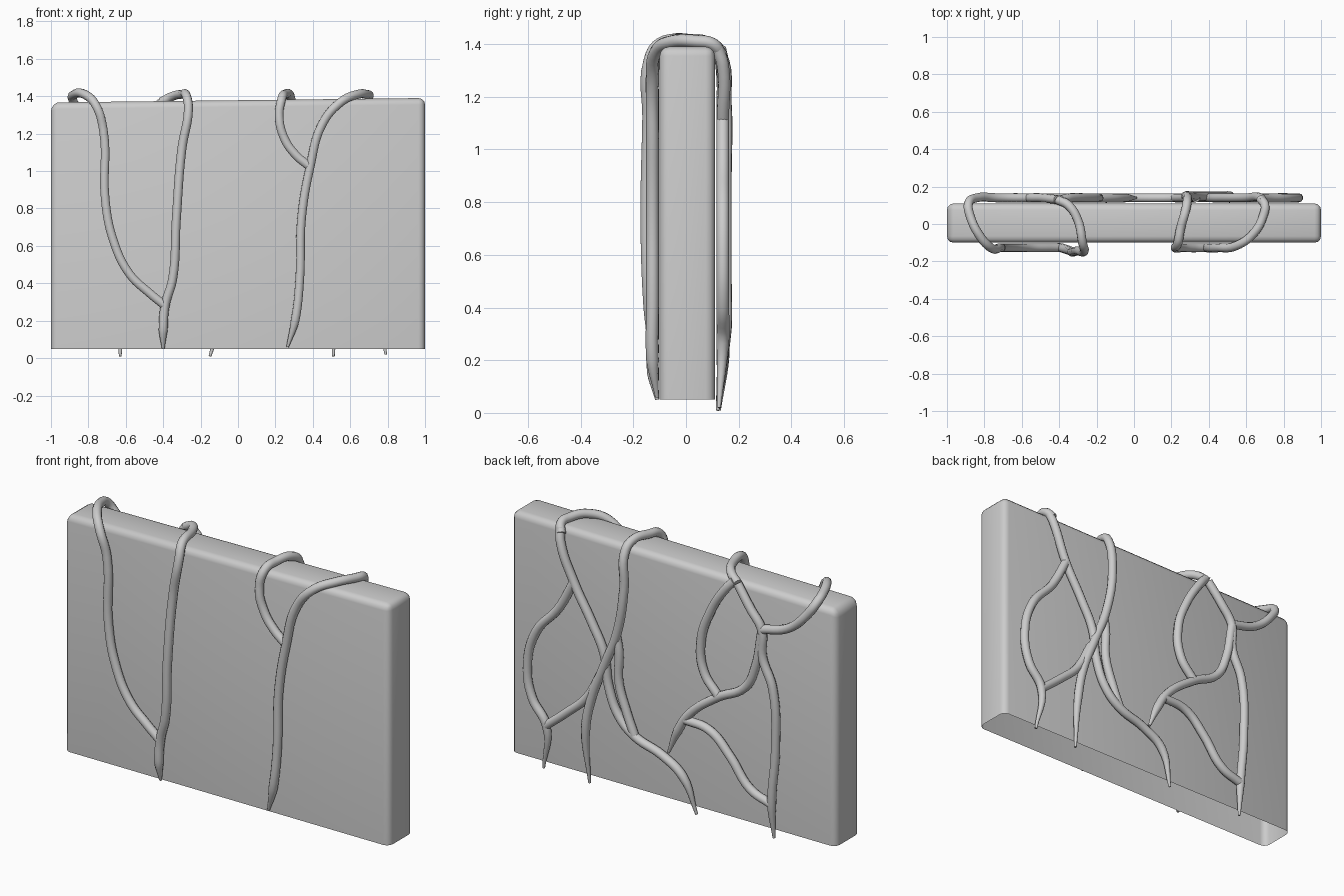
import bpy, bmesh

if "Cube" in bpy.data.objects:
    bpy.data.objects.remove(bpy.data.objects["Cube"])

# Wall slab: open-bottomed box with rounded top and upright corners
bm = bmesh.new()
bmesh.ops.create_cube(bm, size=1)
for v in bm.verts:
    v.co = (v.co.x * 2, v.co.y * 0.21 + 0.005, 0.05 + (v.co.z + 0.5) * 1.34)
bottom = [f for f in bm.faces if f.normal.z < -0.9]
bmesh.ops.delete(bm, geom=bottom, context='FACES_ONLY')
edges = [e for e in bm.edges if max(v.co.z for v in e.verts) > 1]
bmesh.ops.bevel(bm, geom=edges, offset=0.035, segments=3, profile=0.5, affect='EDGES')
for v in bm.verts:
    if v.co.z > 1 and v.co.x < -0.9:        # worn upper left corner
        v.co.z -= 0.035 * (-v.co.x - 0.9) / 0.1
me = bpy.data.meshes.new("wall_slab")
bm.to_mesh(me)
bm.free()
wall = bpy.data.objects.new("wall_slab", me)
bpy.context.collection.objects.link(wall)
bpy.context.view_layer.objects.active = wall
wall.select_set(True)
bpy.ops.object.shade_smooth_by_angle(angle=0.6)


def vine(name, pts, tip=False, r=0.024):
    """Round tube through the points, optionally tapering at its last point."""
    cu = bpy.data.curves.new(name, 'CURVE')
    cu.dimensions = '3D'
    cu.bevel_depth = r
    cu.bevel_resolution = 3
    cu.resolution_u = 6
    cu.use_fill_caps = True
    sp = cu.splines.new('BEZIER')
    sp.bezier_points.add(len(pts) - 1)
    for i, (bp, p) in enumerate(zip(sp.bezier_points, pts)):
        bp.co = p
        bp.handle_left_type = bp.handle_right_type = 'AUTO'
        bp.radius = 0.3 if tip and i == len(pts) - 1 else 1.0
    ob = bpy.data.objects.new(name, cu)
    bpy.context.collection.objects.link(ob)
    bpy.ops.object.select_all(action='DESELECT')
    ob.select_set(True)
    bpy.context.view_layer.objects.active = ob
    bpy.ops.object.convert(target='MESH')


def on(y, *xz):
    """Points lying on one face of the wall."""
    return [(x, y, z) for x, z in xz]


F, B = -0.127, 0.14   # vine depth on front and back faces

# Outer left vine: front base, over the top, joins on the back
vine("vine_outer_left",
     on(F, (-.39, .28), (-.47, .345), (-.58, .45), (-.67, .64), (-.71, .85), (-.72, 1.22), (-.765, 1.36))
     + [(-.82, -.07, 1.41), (-.875, .04, 1.41), (-.885, .11, 1.385)]
     + on(B, (-.84, 1.31), (-.73, 1.21), (-.57, 1.16)))

# Inner left vine: front stem, over the top, down the back
vine("vine_inner_left_front",
     [(-.41, .13, 1.37), (-.35, .1, 1.4), (-.3, .02, 1.41), (-.275, -.1, 1.4), (-.265, -.14, 1.33),
      (-.3, -.143, 1.12), (-.33, -.15, .74), (-.35, -.14, .42), (-.39, F, .28), (-.4, -.125, .15), (-.4, -.11, .05)],
     tip=True)
vine("vine_inner_left_back",
     [(-.41, .13, 1.37)] + on(B, (-.495, 1.257), (-.564, 1.16), (-.57, 1.005), (-.632, .85),
                              (-.65, .52), (-.626, .2)) + [(-.63, .125, .01)], tip=True)
vine("vine_back_left_loop",
     [(-.39, .13, 1.38)] + on(B, (-.346, 1.33), (-.25, 1.175), (-.19, .99), (-.21, .825), (-.296, .717)))
vine("vine_back_left_cross",
     on(B, (-.564, 1.14), (-.526, .94), (-.464, .81), (-.296, .71), (-.12, .57), (-.047, .455), (.01, .32)),
     tip=True)
vine("vine_back_left_lower",
     on(B, (-.09, .53), (-.246, .51), (-.37, .4), (-.495, .25), (-.626, .2)))

# Inner right vine: front fork, over the top, down the back
vine("vine_inner_right",
     on(F, (.375, 1.03), (.31, 1.085), (.25, 1.17), (.22, 1.29))
     + [(.235, -.1, 1.39), (.25, -.02, 1.41), (.275, .07, 1.41), (.285, .125, 1.37)]
     + on(.15, (.277, 1.17), (.32, .907), (.4, .7), (.477, .5), (.514, .32)) + [(.51, .12, .01)], tip=True)
vine("vine_back_right_spur",
     on(B, (.33, .88), (.315, .8), (.315, .63), (.265, .47), (.22, .36)))

# Outer right vine: front stem, over the top, down the back to a tip
vine("vine_outer_right_front",
     [(.675, .135, 1.36), (.7, .1, 1.4), (.69, .04, 1.41), (.64, -.05, 1.41), (.55, -.115, 1.37)]
     + on(F, (.45, 1.25), (.385, 1.02), (.34, .75), (.33, .42), (.305, .2)) + [(.265, -.11, .06)], tip=True)
vine("vine_outer_right_back",
     [(.69, .12, 1.385)] + on(B, (.676, 1.32), (.595, 1.117), (.483, .92), (.408, .77), (.377, .584),
                              (.315, .44), (.22, .355), (.047, .293), (-.078, .21)) + [(-.15, .12, .01)],
     tip=True)
vine("vine_back_right_loop",
     on(B, (.595, 1.11), (.688, .94), (.826, .775), (.88, .575), (.85, .4), (.763, .27))
     + [(.79, .125, .02)], tip=True)
vine("vine_back_right_cross",
     on(B, (.42, .66), (.514, .49), (.626, .384), (.763, .27)))
